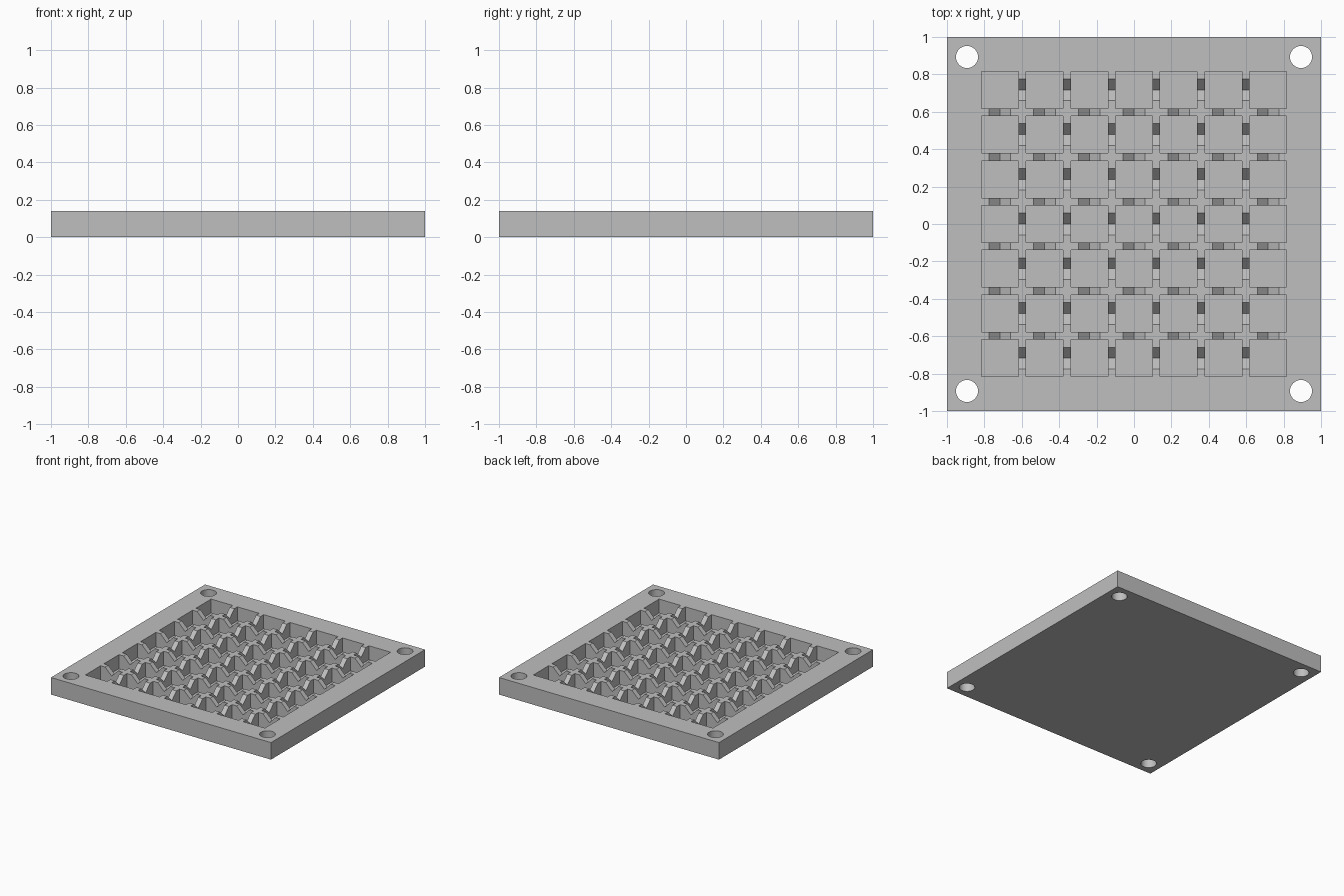
import bpy, bmesh, math
from mathutils import Matrix

cube = bpy.data.objects.get("Cube")
if cube:
    bpy.data.objects.remove(cube, do_unlink=True)

HEIGHT = 0.14
PITCH = 0.239
POCKET = 0.198
POCKET_DEPTH = 0.115
NOTCH = 0.058          # depth and half width of the V notches
BAR = 0.12             # side of the square bar that cuts a notch
CENTRES = [(i - 3) * PITCH for i in range(7)]

grey = bpy.data.materials.new("light grey")
grey.use_nodes = True
colour = (0.52, 0.52, 0.52, 1)
grey.diffuse_color = colour
grey.node_tree.nodes["Principled BSDF"].inputs["Base Color"].default_value = colour


def box(bm, centre, size, turn=Matrix()):
    """Add a box, turned about its own centre."""
    matrix = Matrix.Translation(centre) @ turn @ Matrix.Diagonal((*size, 1))
    bmesh.ops.create_cube(bm, size=1, matrix=matrix)


def finish(bm, name):
    mesh = bpy.data.meshes.new(name)
    bm.to_mesh(mesh)
    bm.free()
    mesh.materials.append(grey)
    obj = bpy.data.objects.new(name, mesh)
    bpy.context.collection.objects.link(obj)
    return obj


def cut(target, cutter):
    """Subtract the cutter and throw it away."""
    cutter.hide_render = True
    mod = target.modifiers.new("cut", "BOOLEAN")
    mod.operation = "DIFFERENCE"
    mod.solver = "EXACT"
    mod.object = cutter
    bpy.context.view_layer.objects.active = target
    bpy.ops.object.modifier_apply(modifier=mod.name)
    bpy.data.objects.remove(cutter, do_unlink=True)


# Solid plate
bm = bmesh.new()
box(bm, (0, 0, HEIGHT / 2), (2, 2, HEIGHT))
tray = finish(bm, "tray")

# Square pockets and round corner holes
bm = bmesh.new()
for x in CENTRES:
    for y in CENTRES:
        box(bm, (x, y, HEIGHT), (POCKET, POCKET, 2 * POCKET_DEPTH))
for sx in (-1, 1):
    for sy in (-1, 1):
        bmesh.ops.create_cone(bm, cap_ends=True, segments=48, radius1=0.059,
                              radius2=0.059, depth=1,
                              matrix=Matrix.Translation((sx * 0.893, sy * 0.893, 0)))
cut(tray, finish(bm, "pocket_cutter"))

# V notches through the inner walls, along each axis
bar_z = HEIGHT - NOTCH + BAR / math.sqrt(2)
length = 6 * PITCH
for axis in "XY":
    bm = bmesh.new()
    turn = Matrix.Rotation(math.pi / 4, 4, axis)
    for c in CENTRES:
        if axis == "X":
            box(bm, (0, c, bar_z), (length, BAR, BAR), turn)
        else:
            box(bm, (c, 0, bar_z), (BAR, length, BAR), turn)
    cut(tray, finish(bm, "notch_cutter"))

# Smooth hole walls, sharp edges elsewhere
bpy.ops.object.select_all(action="DESELECT")
tray.select_set(True)
bpy.context.view_layer.objects.active = tray
bpy.ops.object.shade_smooth_by_angle(angle=math.radians(30))
